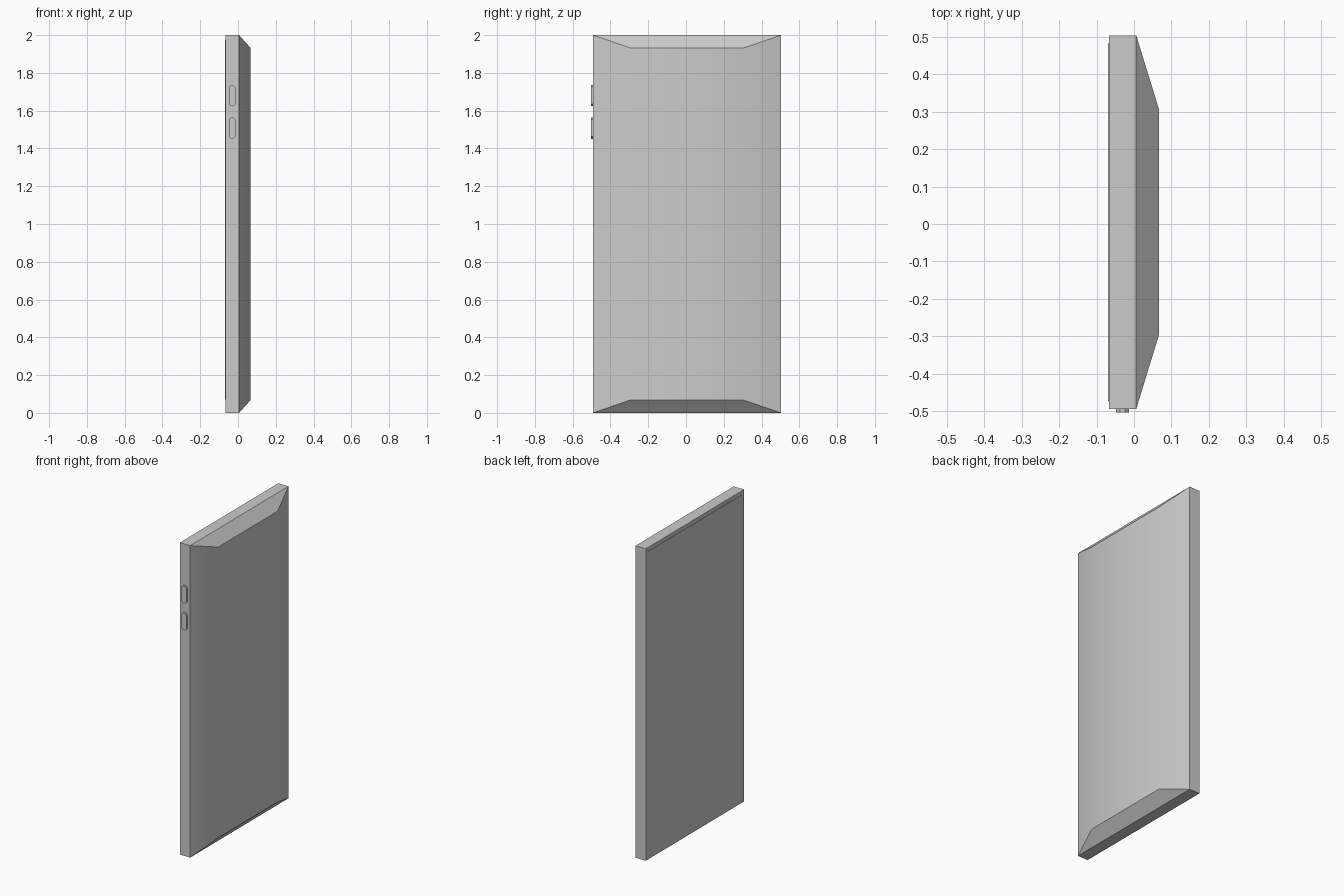
import bpy, bmesh

if "Cube" in bpy.data.objects:
    bpy.data.objects.remove(bpy.data.objects["Cube"])

CY = 0.005  # body centre in y (buttons stick out on the -y side)


def loft(name, rings):
    """Closed solid through matching rings of points."""
    bm = bmesh.new()
    loops = [[bm.verts.new(p) for p in ring] for ring in rings]
    n = len(loops[0])
    for a, b in zip(loops, loops[1:]):
        for i in range(n):
            j = (i + 1) % n
            bm.faces.new((a[i], a[j], b[j], b[i]))
    bm.faces.new(loops[0])
    bm.faces.new(loops[-1])
    bmesh.ops.recalc_face_normals(bm, faces=bm.faces)
    mesh = bpy.data.meshes.new(name)
    bm.to_mesh(mesh)
    bm.free()
    obj = bpy.data.objects.new(name, mesh)
    bpy.context.collection.objects.link(obj)
    return obj


def rect(x, half_y, z0, z1):
    return [(x, CY - half_y, z0), (x, CY + half_y, z0),
            (x, CY + half_y, z1), (x, CY - half_y, z1)]


def button_ring(y, cx, cz, hx, hz, cut):
    pts = [(hx, hz - cut), (hx - cut, hz), (cut - hx, hz), (-hx, hz - cut),
           (-hx, cut - hz), (cut - hx, -hz), (hx - cut, -hz), (hx, cut - hz)]
    return [(cx + u, y, cz + v) for u, v in pts]


# Case: flat slab with a tapered back; shallow side slopes shade smoothly
case = loft("case", [rect(-0.067, 0.498, 0, 2),
                     rect(0.006, 0.498, 0, 2),
                     rect(0.067, 0.30, 0.068, 1.932)])
bpy.context.view_layer.objects.active = case
case.select_set(True)
bpy.ops.object.shade_smooth_by_angle()

# Screen: thin raised panel with a wider margin at the bottom
loft("screen", [rect(-0.066, 0.477, 0.072, 1.975),
                rect(-0.069, 0.477, 0.072, 1.975)])

# Two side buttons with clipped corners
for name, z in (("upper_button", 1.68), ("lower_button", 1.507)):
    loft(name, [button_ring(y, -0.031, z, 0.0175, 0.056, 0.011)
                for y in (-0.485, -0.503)])
